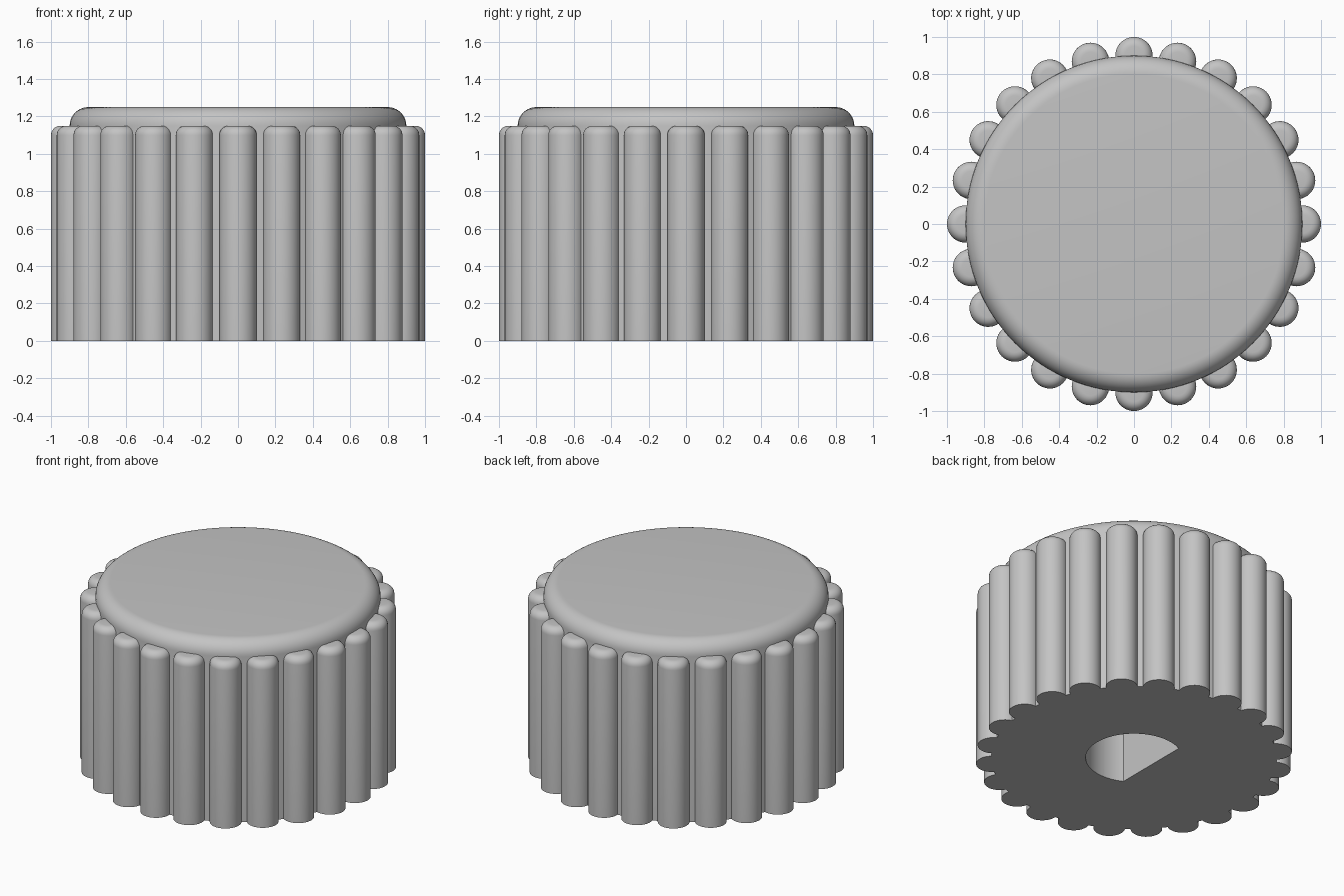
import bpy, bmesh, math

cube = bpy.data.objects.get("Cube")
if cube:
    bpy.data.objects.remove(cube, do_unlink=True)

RIBS = 24
BODY_R, BODY_H, BODY_FILLET = 0.9, 1.25, 0.1
RIB_R, RIB_H, RIB_FILLET = 0.1, 1.15, 0.05
BORE_R, BORE_FLAT, BORE_DEPTH = 0.305, 0.14, 0.95

grey = bpy.data.materials.new("plain grey")
grey.use_nodes = True
colour = (0.55, 0.55, 0.55, 1)
grey.diffuse_color = colour
grey.node_tree.nodes["Principled BSDF"].inputs["Base Color"].default_value = colour


def make_object(name, bm):
    bmesh.ops.recalc_face_normals(bm, faces=bm.faces)
    mesh = bpy.data.meshes.new(name)
    bm.to_mesh(mesh)
    bm.free()
    mesh.materials.append(grey)
    obj = bpy.data.objects.new(name, mesh)
    bpy.context.collection.objects.link(obj)
    return obj


def add_rounded_post(bm, radius, height, fillet, sides, steps, x=0, y=0):
    """Upright cylinder with a flat base and a filleted top rim."""
    profile = [(radius, 0)]
    for i in range(steps + 1):
        a = math.pi / 2 * i / steps
        profile.append((radius - fillet + fillet * math.cos(a),
                        height - fillet + fillet * math.sin(a)))
    rings = []
    for r, z in profile:
        angles = [math.tau * k / sides for k in range(sides)]
        rings.append([bm.verts.new((x + r * math.cos(a), y + r * math.sin(a), z))
                      for a in angles])
    for low, high in zip(rings, rings[1:]):
        for k in range(sides):
            n = (k + 1) % sides
            bm.faces.new((low[k], low[n], high[n], high[k]))
    bm.faces.new(rings[0][::-1])
    bm.faces.new(rings[-1])


def smooth(obj):
    bpy.ops.object.select_all(action='DESELECT')
    obj.select_set(True)
    bpy.context.view_layer.objects.active = obj
    bpy.ops.object.shade_smooth_by_angle(angle=math.radians(35))


# Knob body
bm = bmesh.new()
add_rounded_post(bm, BODY_R, BODY_H, BODY_FILLET, 128, 10)
body = make_object("knob_body", bm)

# D-shaped shaft bore, open at the base, flat towards -x
bm = bmesh.new()
half = math.pi - math.acos(BORE_FLAT / BORE_R)
outline = []
for i in range(65):
    a = -half + 2 * half * i / 64
    outline.append(bm.verts.new((BORE_R * math.cos(a), BORE_R * math.sin(a), -0.1)))
base = bm.faces.new(outline)
top = bmesh.ops.extrude_face_region(bm, geom=[base])["geom"]
bmesh.ops.translate(bm, vec=(0, 0, BORE_DEPTH + 0.1),
                    verts=[v for v in top if isinstance(v, bmesh.types.BMVert)])
cutter = make_object("shaft_bore_cutter", bm)
cutter.hide_render = True

bpy.context.view_layer.objects.active = body
cut = body.modifiers.new("shaft_bore", 'BOOLEAN')
cut.operation = 'DIFFERENCE'
cut.solver = 'EXACT'
cut.object = cutter
bpy.ops.object.modifier_apply(modifier=cut.name)
bpy.data.objects.remove(cutter, do_unlink=True)
smooth(body)

# Grip ribs around the rim
bm = bmesh.new()
for i in range(RIBS):
    a = math.tau * i / RIBS
    add_rounded_post(bm, RIB_R, RIB_H, RIB_FILLET, 40, 6,
                     BODY_R * math.cos(a), BODY_R * math.sin(a))
smooth(make_object("grip_ribs", bm))
